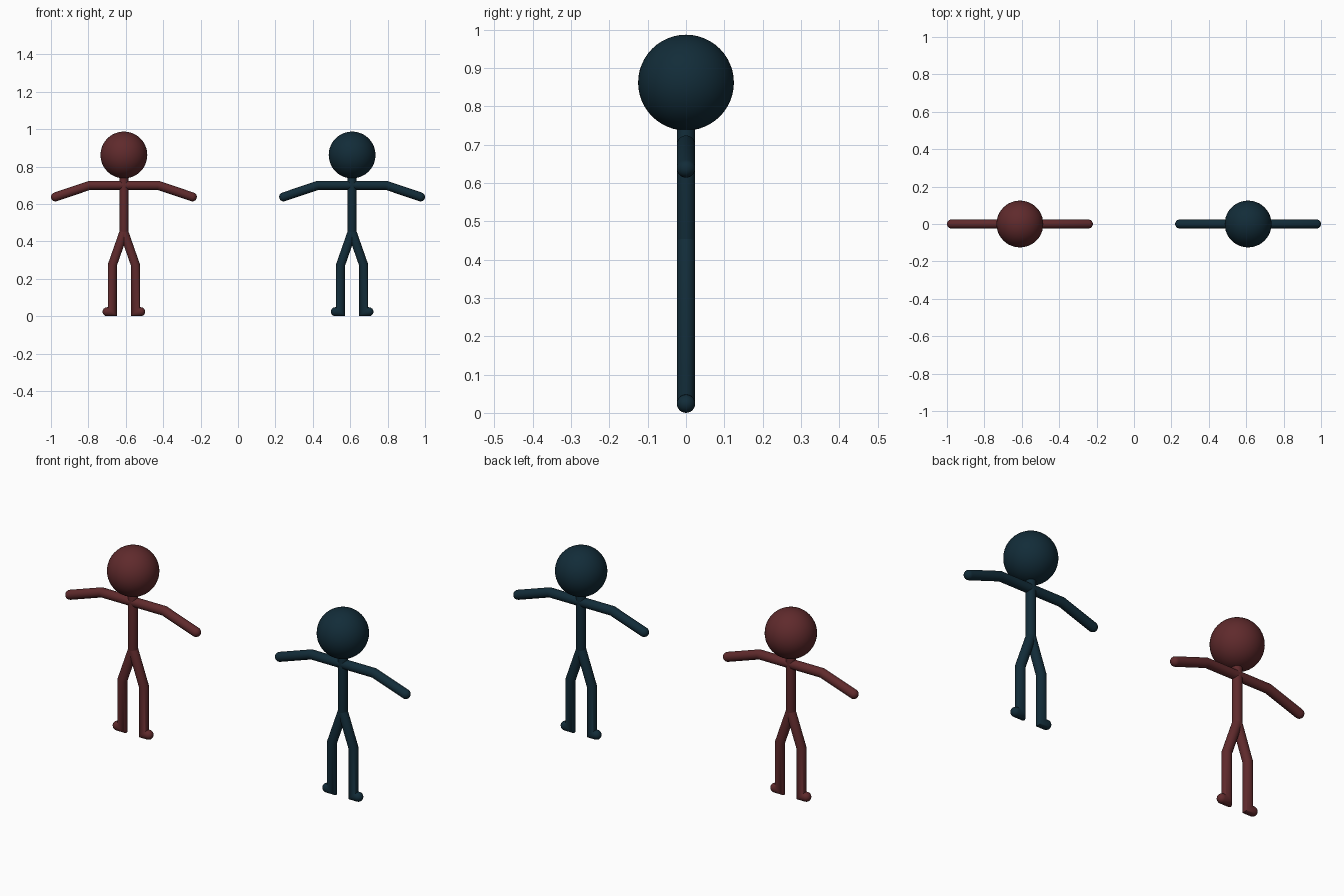
import bpy, bmesh, math
from mathutils import Vector

if "Cube" in bpy.data.objects:
    bpy.data.objects.remove(bpy.data.objects["Cube"], do_unlink=True)

RADIUS = 0.024
SIDES = 24
DOME_STEPS = 6


def make_material(name, color):
    mat = bpy.data.materials.new(name)
    mat.use_nodes = True
    mat.diffuse_color = (*color, 1)
    mat.node_tree.nodes["Principled BSDF"].inputs["Base Color"].default_value = (*color, 1)
    return mat


def finish(name, bm, mat, angle=60):
    bmesh.ops.recalc_face_normals(bm, faces=bm.faces)
    mesh = bpy.data.meshes.new(name)
    bm.to_mesh(mesh)
    bm.free()
    mesh.materials.append(mat)
    obj = bpy.data.objects.new(name, mesh)
    bpy.context.collection.objects.link(obj)
    bpy.ops.object.select_all(action='DESELECT')
    obj.select_set(True)
    bpy.context.view_layer.objects.active = obj
    bpy.ops.object.shade_smooth_by_angle(angle=math.radians(angle))
    return obj


def limb(name, path, mat, x):
    """Round tube along an x-z path, with mitred bends and domed ends."""
    pts = [Vector((x + px, 0, pz)) for px, pz in path]
    dirs = [(b - a).normalized() for a, b in zip(pts, pts[1:])]
    side = [Vector((-d.z, 0, d.x)) for d in dirs]
    rings = []                       # centre, in-plane axis, scale

    def dome(center, direction, axis):
        out = []
        for i in range(DOME_STEPS):
            a = math.pi / 2 * i / DOME_STEPS
            out.append((center + direction * RADIUS * math.sin(a), axis, math.cos(a)))
        return out

    rings += reversed(dome(pts[0], -dirs[0], side[0]))
    for i in range(1, len(pts) - 1):
        m = (side[i - 1] + side[i]).normalized()
        rings.append((pts[i], m / m.dot(side[i]), 1))
    rings += dome(pts[-1], dirs[-1], side[-1])

    bm = bmesh.new()
    loops = []
    for center, axis, scale in rings:
        loop = []
        for k in range(SIDES):
            a = math.tau * k / SIDES
            offset = axis * math.cos(a) + Vector((0, math.sin(a), 0))
            loop.append(bm.verts.new(center + offset * RADIUS * scale))
        loops.append(loop)
    for a, b in zip(loops, loops[1:]):
        for k in range(SIDES):
            n = (k + 1) % SIDES
            bm.faces.new((a[k], a[n], b[n], b[k]))
    for loop, tip in ((loops[0], pts[0] - dirs[0] * RADIUS),
                      (loops[-1], pts[-1] + dirs[-1] * RADIUS)):
        pole = bm.verts.new(tip)
        for k in range(SIDES):
            bm.faces.new((loop[k], loop[(k + 1) % SIDES], pole))
    return finish(name, bm, mat)


def figure(prefix, x, mat):
    # Head
    bm = bmesh.new()
    bmesh.ops.create_uvsphere(bm, u_segments=48, v_segments=24, radius=0.125)
    bmesh.ops.translate(bm, verts=bm.verts, vec=(x, 0, 0.862))
    finish(prefix + "_head", bm, mat)
    # Torso and neck
    limb(prefix + "_torso", [(0, 0.45), (0, 0.77)], mat, x)
    # Both arms in one sweep
    limb(prefix + "_arms", [(-0.366, 0.638), (-0.182, 0.70),
                            (0.182, 0.70), (0.366, 0.638)], mat, x)
    # Legs with feet turned outward
    for label, s in (("left", 1), ("right", -1)):
        limb(f"{prefix}_{label}_leg", [(0, 0.45), (s * 0.062, 0.273),
                                       (s * 0.062, RADIUS), (s * 0.09, RADIUS)], mat, x)


figure("red_figure", -0.61, make_material("dark_red", (0.115, 0.023, 0.025)))
figure("blue_figure", 0.61, make_material("dark_blue", (0.006, 0.025, 0.040)))
